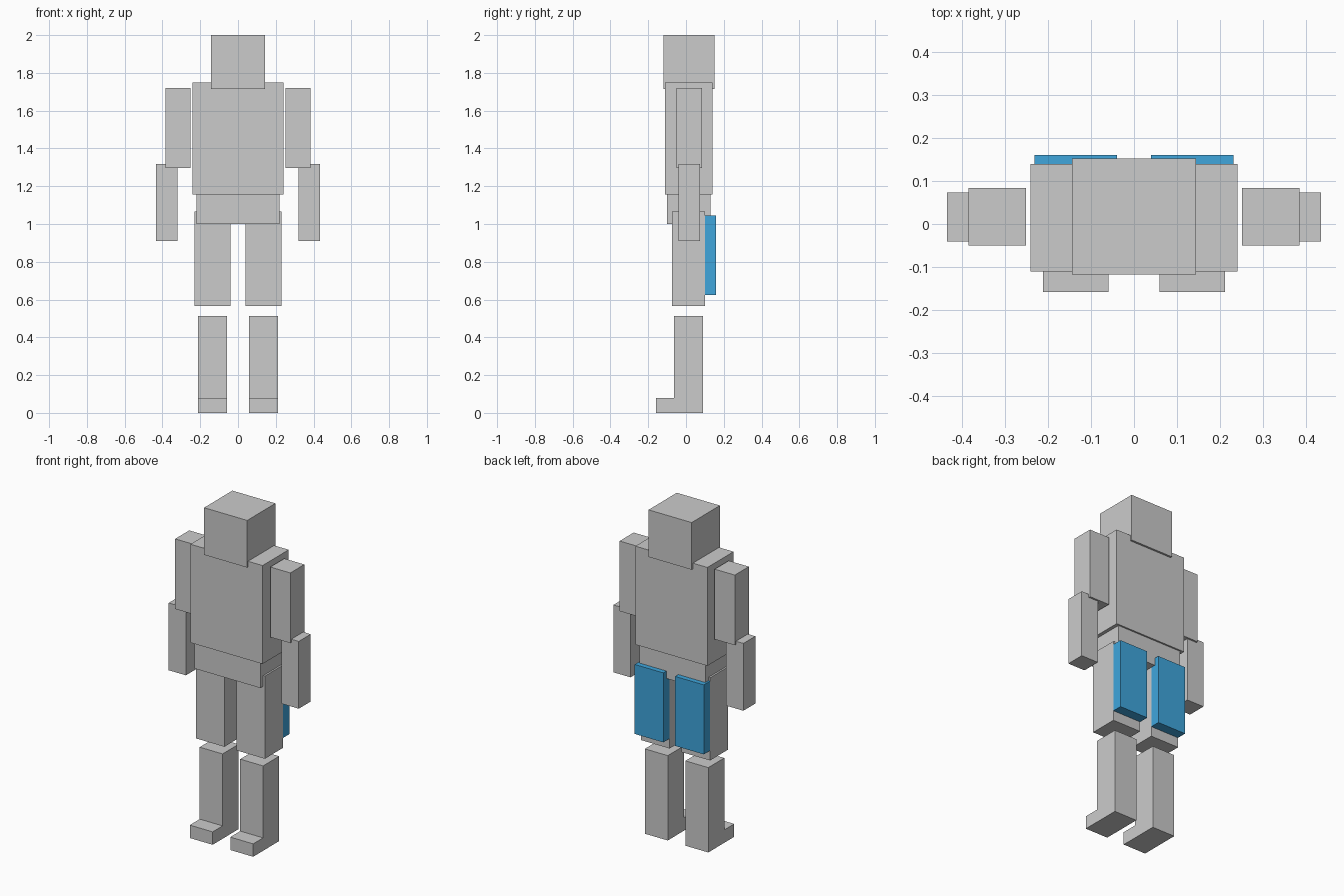
import bpy
import bmesh

if "Cube" in bpy.data.objects:
    bpy.data.objects.remove(bpy.data.objects["Cube"])


def add_object(name, bm, color=None):
    bmesh.ops.recalc_face_normals(bm, faces=bm.faces[:])
    mesh = bpy.data.meshes.new(name)
    bm.to_mesh(mesh)
    bm.free()
    obj = bpy.data.objects.new(name, mesh)
    bpy.context.collection.objects.link(obj)
    if color:
        mesh.materials.append(color)
    return obj


def extrude_profile(name, x, profile, color=None):
    """Extrude a side (y, z) profile across the x range."""
    bm = bmesh.new()
    face = bm.faces.new([bm.verts.new((x[0], y, z)) for y, z in profile])
    new = bmesh.ops.extrude_face_region(bm, geom=[face])["geom"]
    verts = [v for v in new if isinstance(v, bmesh.types.BMVert)]
    bmesh.ops.translate(bm, verts=verts, vec=(x[1] - x[0], 0, 0))
    # Keep the starting cap so the solid is closed
    if any(len(e.link_faces) == 1 for e in bm.edges):
        bmesh.ops.holes_fill(bm, edges=bm.edges[:])
    return add_object(name, bm, color)


def box(name, x, y, z, color=None):
    return extrude_profile(name, x, [(y[0], z[0]), (y[1], z[0]), (y[1], z[1]), (y[0], z[1])], color)


def pair(build, name, x, *args):
    """Build a part on both sides of the body."""
    build("right_" + name, (-x[1], -x[0]), *args)
    build("left_" + name, x, *args)


blue = bpy.data.materials.new("blue")
blue.diffuse_color = (0.05, 0.38, 0.72, 1)
blue.use_nodes = True
blue.node_tree.nodes["Principled BSDF"].inputs["Base Color"].default_value = blue.diffuse_color

# Head and trunk
box("head", (-0.144, 0.144), (-0.118, 0.152), (1.715, 2.0))
box("torso", (-0.241, 0.241), (-0.11, 0.14), (1.155, 1.75))
box("pelvis", (-0.22, 0.22), (-0.10, 0.13), (1.0, 1.155))

# Arms
pair(box, "upper_arm", (0.251, 0.385), (-0.05, 0.084), (1.297, 1.721))
pair(box, "forearm", (0.32, 0.435), (-0.041, 0.073), (0.91, 1.317))

# Thighs with blue panels on the back
pair(box, "thigh", (0.04, 0.231), (-0.073, 0.10), (0.565, 1.065))
pair(box, "thigh_back_panel", (0.04, 0.231), (0.10, 0.16), (0.625, 1.045), blue)

# Lower legs with feet, as one L-shaped profile
leg_profile = [(-0.158, 0), (0.09, 0), (0.09, 0.513), (-0.063, 0.513), (-0.063, 0.078), (-0.158, 0.078)]
pair(extrude_profile, "lower_leg", (0.059, 0.212), leg_profile)
